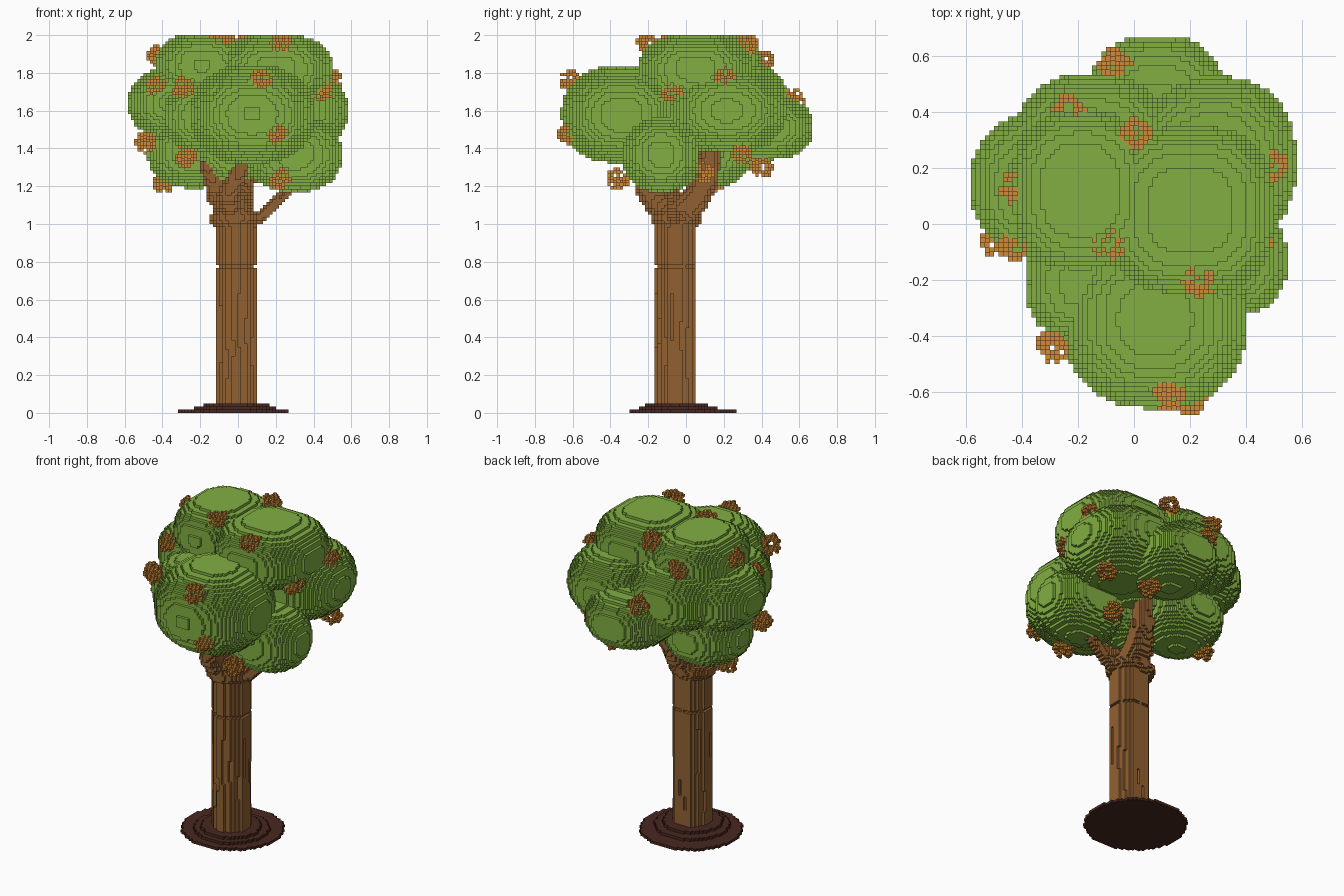
import bpy
import math
import random
from mathutils import Vector

random.seed(4)
V = 1 / 60          # edge of one cube
TOP = 120           # layers of cubes in the full height

if "Cube" in bpy.data.objects:
    bpy.data.objects.remove(bpy.data.objects["Cube"])


def material(name, rgb):
    m = bpy.data.materials.new(name)
    m.use_nodes = True
    m.diffuse_color = (*rgb, 1)
    m.node_tree.nodes["Principled BSDF"].inputs["Base Color"].default_value = (*rgb, 1)
    return m


LEAF = material("leaf green", (0.22, 0.43, 0.053))
BARK = material("bark brown", (0.285, 0.12, 0.032))
SOIL = material("dark soil", (0.065, 0.021, 0.014))
BLOSSOM = material("orange blossom", (0.64, 0.26, 0.04))


def ellipsoid(center, radii, power=2):
    """Cells whose middle lies inside an ellipsoid; a higher power is boxier."""
    spans = [range(math.floor((c - r) / V), math.ceil((c + r) / V) + 1)
             for c, r in zip(center, radii)]
    cells = set()
    for i in spans[0]:
        for j in spans[1]:
            for k in spans[2]:
                d = sum(abs(((n + 0.5) * V - c) / r) ** power
                        for n, c, r in zip((i, j, k), center, radii))
                if d <= 1 and 0 <= k < TOP:
                    cells.add((i, j, k))
    return cells


def disc(x, y, r, k0, k1):
    """Cells of an upright cylinder."""
    flat = {(i, j) for i, j, k in ellipsoid((x, y, V / 2), (r, r, V)) if k == 0}
    return {(i, j, k) for i, j in flat for k in range(k0, k1)}


def limb(points, r0, r1):
    """Cells of a tapering branch along a path."""
    cells = set()
    steps = 10
    total = steps * (len(points) - 1)
    for s, (a, b) in enumerate(zip(points, points[1:])):
        for n in range(steps + 1):
            r = r0 + (r1 - r0) * (s * steps + n) / total
            p = Vector(a).lerp(Vector(b), n / steps)
            cells |= ellipsoid(p, (r, r, r))
    return cells


# Each side of a cube: outward step and its corners, counter-clockwise
SIDES = []
for axis in range(3):
    u, w = (axis + 1) % 3, (axis + 2) % 3
    for sign in (1, -1):
        step = [0, 0, 0]
        step[axis] = sign
        ring = []
        for du, dw in ((0, 0), (1, 0), (1, 1), (0, 1))[::sign]:
            corner = [0, 0, 0]
            corner[axis], corner[u], corner[w] = max(sign, 0), du, dw
            ring.append(corner)
        SIDES.append((step, ring))


def build(name, cells, mat):
    """Skin a set of cells with the exposed cube faces only."""
    index, verts, faces = {}, [], []
    for c in sorted(cells):
        for step, ring in SIDES:
            if tuple(a + b for a, b in zip(c, step)) in cells:
                continue
            face = []
            for corner in ring:
                key = tuple(a + b for a, b in zip(c, corner))
                if key not in index:
                    index[key] = len(verts)
                    verts.append([n * V for n in key])
                face.append(index[key])
            faces.append(face)
    mesh = bpy.data.meshes.new(name)
    mesh.from_pydata(verts, [], faces)
    mesh.materials.append(mat)
    bpy.context.collection.objects.link(bpy.data.objects.new(name, mesh))


# Soil mound in three steps
mound = disc(-0.025, -0.016, 0.29, 0, 1)
mound |= disc(-0.015, -0.04, 0.215, 1, 2) | disc(-0.01, -0.052, 0.17, 2, 3)
build("soil_mound", mound, SOIL)

# Trunk with a ring groove and vertical bark cracks
TX, TY = -0.008, -0.052
trunk = disc(TX, TY, 0.108, 3, 59)
trunk -= disc(TX, TY, 0.108, 46, 47) - disc(TX, TY, 0.095, 46, 47)
for n in range(16):
    angle = n * math.tau / 16 + 0.2
    start = random.randint(5, 36)
    length = random.randint(5, 18)
    ci = math.floor((TX + 0.1 * math.cos(angle)) / V)
    cj = math.floor((TY + 0.1 * math.sin(angle)) / V)
    trunk -= {(ci, cj, k) for k in range(start, min(start + length, 45))}
build("trunk", trunk, BARK)

# Crown of overlapping leaf masses: centre, radii, boxiness
MASSES = [
    ((0.075, -0.34, 1.58), (0.33, 0.32, 0.26), 2.3),   # front
    ((-0.31, 0.14, 1.64), (0.275, 0.26, 0.19), 2.3),   # right side
    ((-0.23, 0.11, 1.38), (0.25, 0.24, 0.19), 2.3),    # right low
    ((0.30, -0.13, 1.37), (0.25, 0.205, 0.20), 2.4),   # left low
    ((0.285, 0.22, 1.60), (0.297, 0.31, 0.22), 2.3),   # left side
    ((0.08, 0.42, 1.51), (0.25, 0.255, 0.17), 2.4),    # back
    ((-0.15, 0.28, 1.66), (0.28, 0.26, 0.20), 2.3),    # back right
    ((-0.18, -0.21, 1.57), (0.21, 0.20, 0.18), 2.5),   # front right
    ((0.20, 0.05, 1.82), (0.30, 0.30, 0.185), 2.6),    # top left
    ((-0.19, 0.12, 1.84), (0.24, 0.28, 0.17), 2.6),    # top right
    ((-0.03, -0.10, 1.42), (0.18, 0.16, 0.20), 2.2),   # low middle
    ((0.02, 0.05, 1.62), (0.30, 0.30, 0.24), 2.2),     # core
]
crown = set()
for center, radii, power in MASSES:
    crown |= ellipsoid(center, radii, power)
build("leaf_crown", crown, LEAF)

# Branches fanning out of the trunk head
fork = (TX, TY, 1.04)
branches = ellipsoid((TX - 0.01, TY, 1.03), (0.135, 0.135, 0.07))
branches |= limb([fork, (-0.04, -0.13, 1.1), (-0.05, -0.2, 1.16), (0.02, -0.25, 1.3)], 0.1, 0.04)
branches |= limb([fork, (0.01, 0.05, 1.13), (0.03, 0.11, 1.24), (0.03, 0.13, 1.4)], 0.09, 0.05)
branches |= limb([fork, (-0.1, -0.09, 1.14), (-0.16, -0.16, 1.31)], 0.08, 0.042)
branches |= limb([(0.06, -0.06, 1.0), (0.15, -0.07, 1.06), (0.28, -0.09, 1.2)], 0.035, 0.025)
build("branches", branches - crown - trunk, BARK)

# Clusters of separate blossom cubes on the crown
SPOTS = [
    (0.12, -0.61, 1.76), (0.20, -0.62, 1.48), (0.23, -0.20, 1.96),
    (-0.09, -0.07, 1.97), (0.01, 0.32, 1.95), (-0.23, 0.41, 1.87),
    (-0.42, 0.13, 1.89), (0.49, 0.21, 1.77), (0.44, -0.07, 1.70),
    (-0.07, 0.57, 1.66), (-0.29, -0.44, 1.72), (-0.43, -0.07, 1.72),
    (-0.49, -0.06, 1.43), (-0.28, -0.18, 1.36), (-0.39, 0.15, 1.22),
    (0.22, -0.36, 1.24), (0.45, 0.30, 1.37), (0.22, 0.40, 1.30),
    (0.24, 0.09, 1.27),
]
blossoms = set()
for spot in SPOTS:
    shell = ellipsoid(spot, (0.062, 0.062, 0.058)) - ellipsoid(spot, (0.03, 0.03, 0.03))
    blossoms |= {c for c in sorted(shell) if sum(c) % 2 == 0 and random.random() < 0.65}
build("blossoms", blossoms - crown, BLOSSOM)
